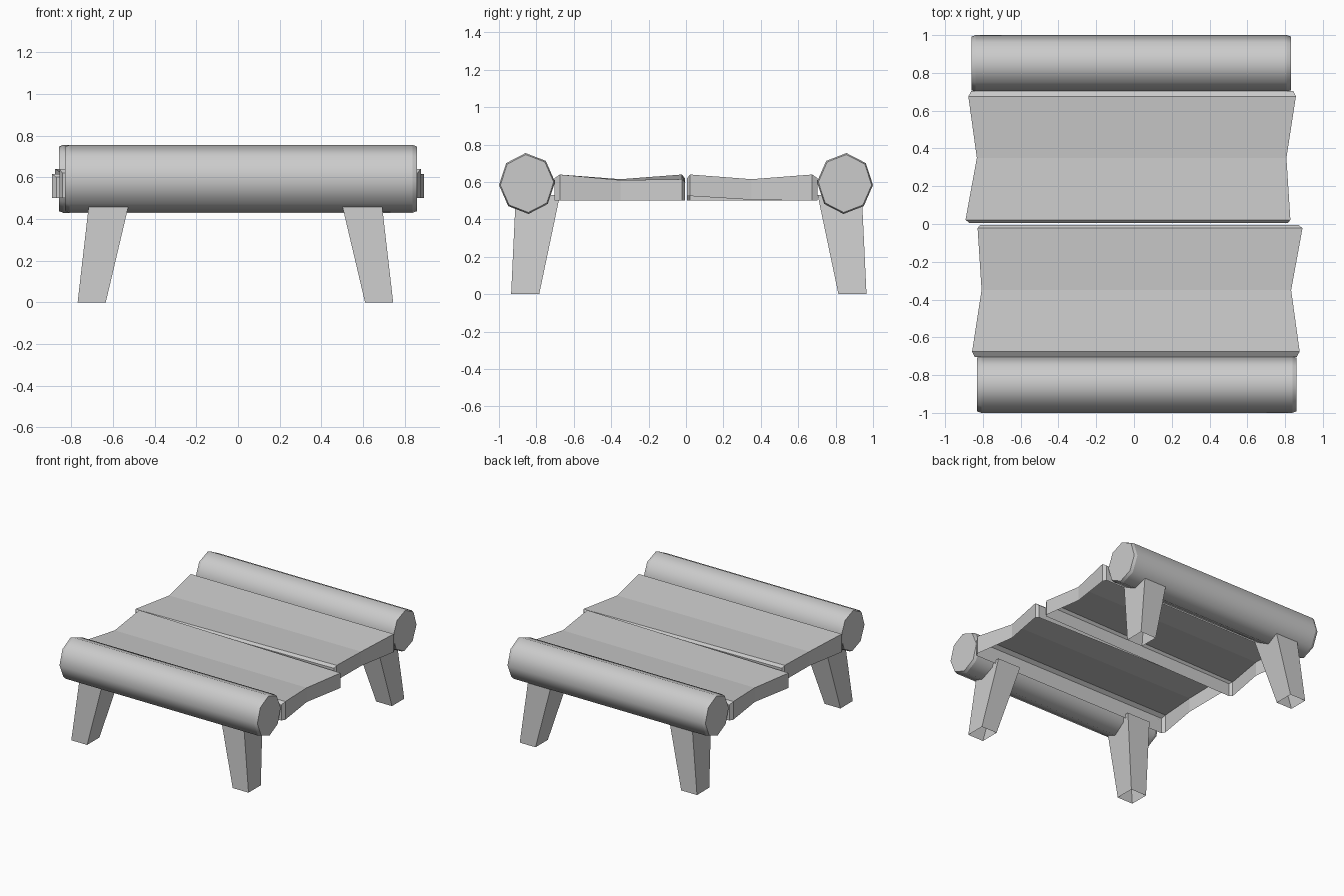
import bpy
from math import cos, sin, pi, radians

if "Cube" in bpy.data.objects:
    bpy.data.objects.remove(bpy.data.objects["Cube"])


def make(name, verts, faces, turn=False):
    """Create a mesh object; turn=True places it rotated half a turn about z."""
    if turn:
        verts = [(-x, -y, z) for x, y, z in verts]
    me = bpy.data.meshes.new(name)
    me.from_pydata(verts, [], faces)
    me.update()
    ob = bpy.data.objects.new(name, me)
    bpy.context.collection.objects.link(ob)
    return ob


# Eight-sided bolster log with chamfered ends, smooth around its length
def log(name, turn):
    n, verts, faces = 8, [], []
    for x, s in ((-0.83, 0.95), (-0.808, 1), (0.838, 1), (0.86, 0.95)):
        for i in range(n):
            a = radians(93) + 2 * pi * i / n
            verts.append((x, -0.85 + 0.15 * s * cos(a), 0.592 + 0.163 * s * sin(a)))
    for r in range(3):
        for i in range(n):
            j = (i + 1) % n
            faces.append((r * n + i, r * n + j, (r + 1) * n + j, (r + 1) * n + i))
    faces.append(tuple(reversed(range(n))))
    faces.append(tuple(range(3 * n, 4 * n)))
    ob = make(name, verts, faces, turn)
    me = ob.data
    for p in me.polygons:
        p.use_smooth = p.index < 3 * n
    for e in me.edges:
        a, b = e.vertices
        if a // n == b // n:
            e.use_edge_sharp = True


# Sagging plank with notched ends, chamfered long edges and an open underside
def plank(name, turn):
    ys = (-0.703, -0.675, -0.35, -0.022, -0.006)
    left = ((-0.843, 0.62, 0.50), (-0.857, 0.64, 0.50), (-0.807, 0.615, 0.505),
            (-0.828, 0.64, 0.525), (-0.815, 0.62, 0.525))
    right = ((0.862, 0.62, 0.50), (0.877, 0.64, 0.50), (0.832, 0.61, 0.50),
             (0.892, 0.615, 0.50), (0.872, 0.60, 0.50))
    verts, faces = [], []
    for y, l, r in zip(ys, left, right):
        verts += [(l[0], y, l[1]), (r[0], y, r[1]), (l[0], y, l[2]), (r[0], y, r[2])]
    for i in range(len(ys) - 1):
        a, b = 4 * i, 4 * i + 4
        faces += [(a, a + 1, b + 1, b),
                  (a + 2, a, b, b + 2),
                  (a + 1, a + 3, b + 3, b + 1)]
    e = 4 * (len(ys) - 1)
    faces += [(2, 3, 1, 0), (e, e + 1, e + 3, e + 2)]
    make(name, verts, faces, turn)


# Tapered, splayed leg with an open foot
def leg(name, sx, sy):
    ox, oy = -0.0125, 0.015
    verts = []
    for z, x0, x1, y0, y1 in ((0, 0.622, 0.757, 0.80, 0.95),
                              (0.53, 0.497, 0.696, 0.689, 0.925)):
        verts += [(ox + sx * x, oy + sy * y, z)
                  for x, y in ((x0, y0), (x1, y0), (x1, y1), (x0, y1))]
    faces = [(i, (i + 1) % 4, (i + 1) % 4 + 4, i + 4) for i in range(4)] + [(4, 5, 6, 7)]
    if sx * sy < 0:
        faces = [f[::-1] for f in faces]
    make(name, verts, faces)


for side, turn, sy in (("front", False, -1), ("back", True, 1)):
    log(side + "_log", turn)
    plank(side + "_plank", turn)
    leg(side + "_left_leg", -1, sy)
    leg(side + "_right_leg", 1, sy)
